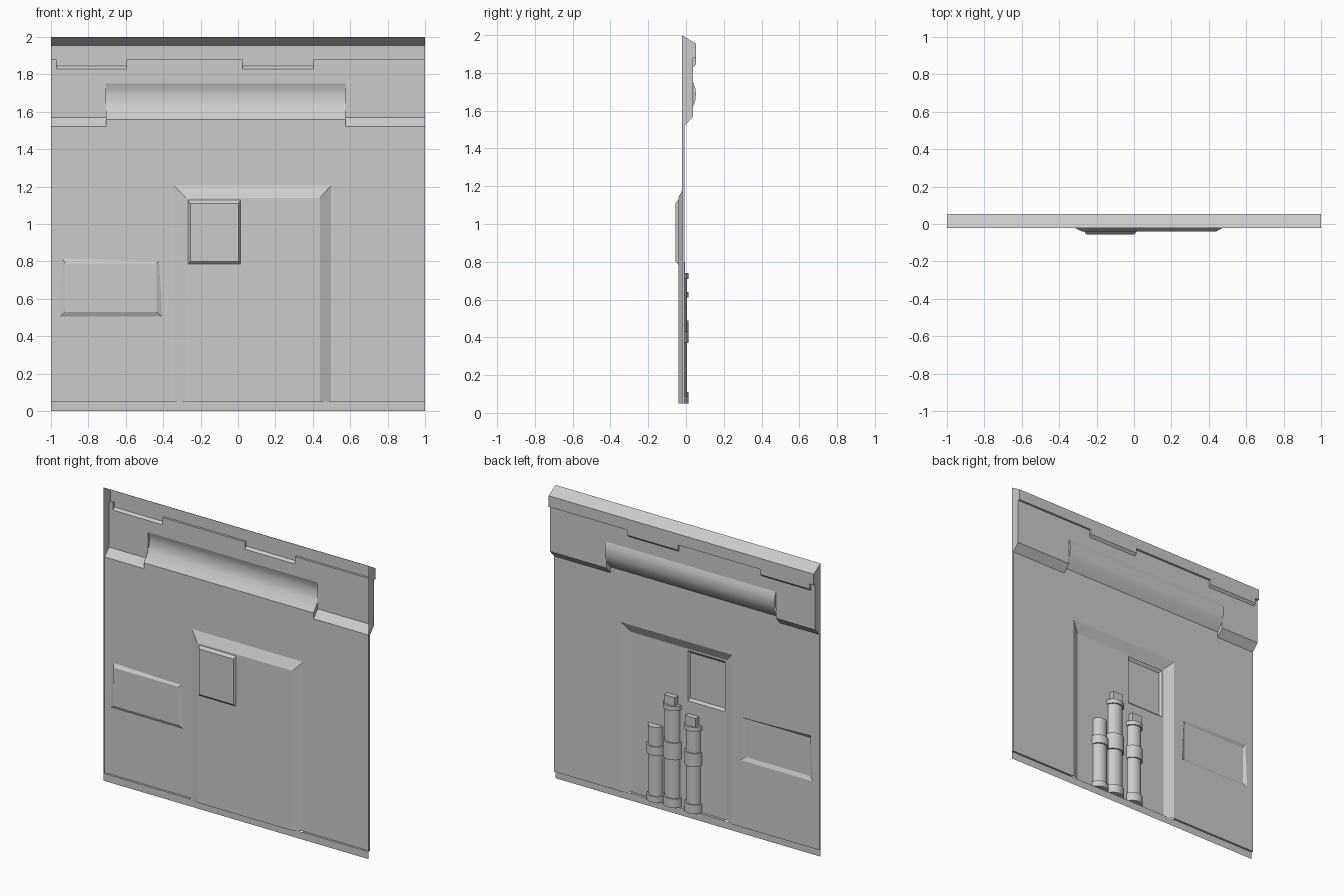
import bpy, bmesh, math
from mathutils import Matrix

if "Cube" in bpy.data.objects:
    bpy.data.objects.remove(bpy.data.objects["Cube"])

grey = bpy.data.materials.new("plain grey")
grey.diffuse_color = (0.6, 0.6, 0.6, 1)
grey.use_nodes = True
grey.node_tree.nodes["Principled BSDF"].inputs["Base Color"].default_value = grey.diffuse_color

SHEET, EDGE, DOOR, PLATE = -0.008, -0.022, -0.04, -0.055
LIP, BOX = 0.053, 0.038


def build(name, faces, smooth=None):
    """Make one object from a list of polygons."""
    bm = bmesh.new()
    for f in faces:
        bm.faces.new([bm.verts.new(p) for p in f])
    bmesh.ops.remove_doubles(bm, verts=bm.verts, dist=0.0005)
    bmesh.ops.recalc_face_normals(bm, faces=bm.faces)
    me = bpy.data.meshes.new(name)
    bm.to_mesh(me)
    bm.free()
    me.materials.append(grey)
    ob = bpy.data.objects.new(name, me)
    bpy.context.collection.objects.link(ob)
    if smooth:
        bpy.context.view_layer.objects.active = ob
        ob.select_set(True)
        bpy.ops.object.shade_smooth_by_angle(angle=math.radians(smooth))
        ob.select_set(False)
    return ob


def rect(x0, x1, z0, z1, y):
    return [(x0, y, z0), (x1, y, z0), (x1, y, z1), (x0, y, z1)]


def ring(a, b):
    """Quads joining two four-sided loops."""
    return [[a[i], a[(i + 1) % 4], b[(i + 1) % 4], b[i]] for i in range(4)]


def strip(profile, x0, x1):
    """Sweep a (y, z) profile along x."""
    return [[(x0, *p), (x1, *p), (x1, *q), (x0, *q)]
            for p, q in zip(profile, profile[1:])]


def cheek(profile, x):
    return [(x, *p) for p in profile]


# Side panel: shallow bulge
panel_out = [(-0.952, SHEET, 0.505), (-0.406, SHEET, 0.505),
             (-0.422, SHEET, 0.80), (-0.936, SHEET, 0.815)]
panel_in = rect(-0.925, -0.437, 0.53, 0.79, -0.02)
build("side_panel", ring(panel_out, panel_in) + [panel_in])

# Wall sheet around the door and the panel, with turned edges and foot strip
DX0, DX1, DZ = -0.342, 0.497, 1.205
left = rect(-1, DX0, 0.05, 1.52, SHEET)
wall = ring(left, panel_out)
wall += [rect(DX1, 1, 0.05, 1.52, SHEET), rect(DX0, DX1, DZ, 1.52, SHEET)]
wall += [[(x, SHEET, 0.05), (x, EDGE, 0.05), (x, EDGE, 1.52), (x, SHEET, 1.52)]
         for x in (-1, 1)]
for a, b in ((-1, DX0), (DX1, 1)):
    wall += strip([(SHEET, 0.05), (EDGE, 0.05)], a, b)
wall += strip([(EDGE, 0.05), (EDGE, 0)], -1, 1)
build("wall", wall)

# Door: bevelled on three sides, with a hole for the plate
IX0, IX1, IZ = -0.278, 0.438, 1.14
door_face = rect(IX0, IX1, 0.05, IZ, DOOR)
plate_out = rect(-0.266, 0.013, 0.785, 1.128, DOOR)
door = ring(rect(DX0, DX1, 0.05, DZ, SHEET), door_face)[1:]
door += ring(door_face, plate_out)
door += strip([(DOOR, 0.05), (EDGE, 0.05)], IX0, IX1)
build("door", door)

# Door plate
plate_in = rect(-0.255, 0.003, 0.80, 1.11, PLATE)
build("door_plate", ring(plate_out, plate_in) + [plate_in])

# Header lip with two tabs
plain = [(LIP, 1.955), (LIP, 1.88), (BOX, 1.88), (BOX, 1.83)]
tab = [(LIP, 1.955), (LIP, 1.845), (BOX, 1.83)]
xs = [-1, -0.97, -0.595, 0.025, 0.405, 1]
lip = strip([(EDGE, 2.0), (LIP, 1.955)], -1, 1)
for i, (a, b) in enumerate(zip(xs, xs[1:])):
    lip += strip(tab if i % 2 else plain, a, b)
lip += [cheek([(LIP, 1.88), (LIP, 1.845), (BOX, 1.83), (BOX, 1.88)], x)
        for x in xs[1:-1]]
build("header_lip", lip)

# Header box: plain ends, bulged centre, closing cheeks
MX0, MX1 = -0.705, 0.575
end = [(BOX, 1.83), (BOX, 1.57), (SHEET, 1.52)]
bulge = [(BOX, 1.75), (0.049, 1.72), (LIP, 1.69), (0.049, 1.655),
         (0.04, 1.62), (SHEET, 1.56)]
build("header_bulge", strip(bulge, MX0, MX1), 30)
box = strip(end, -1, MX0) + strip(end, MX1, 1)
box += strip([(BOX, 1.83), (BOX, 1.75)], MX0, MX1)
box += strip([(SHEET, 1.56), (SHEET, 1.52)], MX0, MX1)
lower_cheek = [(BOX, 1.62), (SHEET, 1.56), (SHEET, 1.52), (BOX, 1.57)]
for x in (MX0, MX1):
    box += [cheek(bulge[:5], x), cheek(lower_cheek, x)]
for x in (-1, 1):
    box.append(cheek([(EDGE, 2.0)] + plain + end[1:] + [(EDGE, 1.52)], x))
build("header_box", box)


# Pipes: half cylinders standing against the back of the door
def half_tube(x, r, depth, z0, z1, n=8):
    arc = [(x + r * math.cos(math.pi * i / n),
            DOOR + depth * math.sin(math.pi * i / n)) for i in range(n + 1)]
    faces = [[(*p, z0), (*q, z0), (*q, z1), (*p, z1)]
             for p, q in zip(arc, arc[1:])]
    return faces + [[(*p, z) for p in arc] for z in (z0, z1)]


def block(x, w, depth, z0, z1):
    a = rect(x - w, x + w, z0, z1, DOOR)
    b = rect(x - w, x + w, z0, z1, DOOR + depth)
    return ring(a, b) + [b]


# name, x, radius, top, collar bands, cap top
pipes = [("left_pipe", 0.255, 0.052, 0.56, [(0.05, 0.09), (0.37, 0.43)], None),
         ("middle_pipe", 0.128, 0.056, 0.74,
          [(0.05, 0.11), (0.375, 0.49), (0.71, 0.74)], 0.80),
         ("right_pipe", -0.03, 0.052, 0.64,
          [(0.05, 0.11), (0.37, 0.46), (0.61, 0.64)], 0.70)]
for name, x, r, top, bands, cap in pipes:
    build(name, half_tube(x, r, 0.044, 0.05, top), 40)
    for i, (a, b) in enumerate(bands):
        build(f"{name}_collar_{i + 1}", half_tube(x, r + 0.009, 0.053, a, b), 40)
    if cap:
        build(name + "_cap", block(x, 0.04, 0.036, top, cap))
